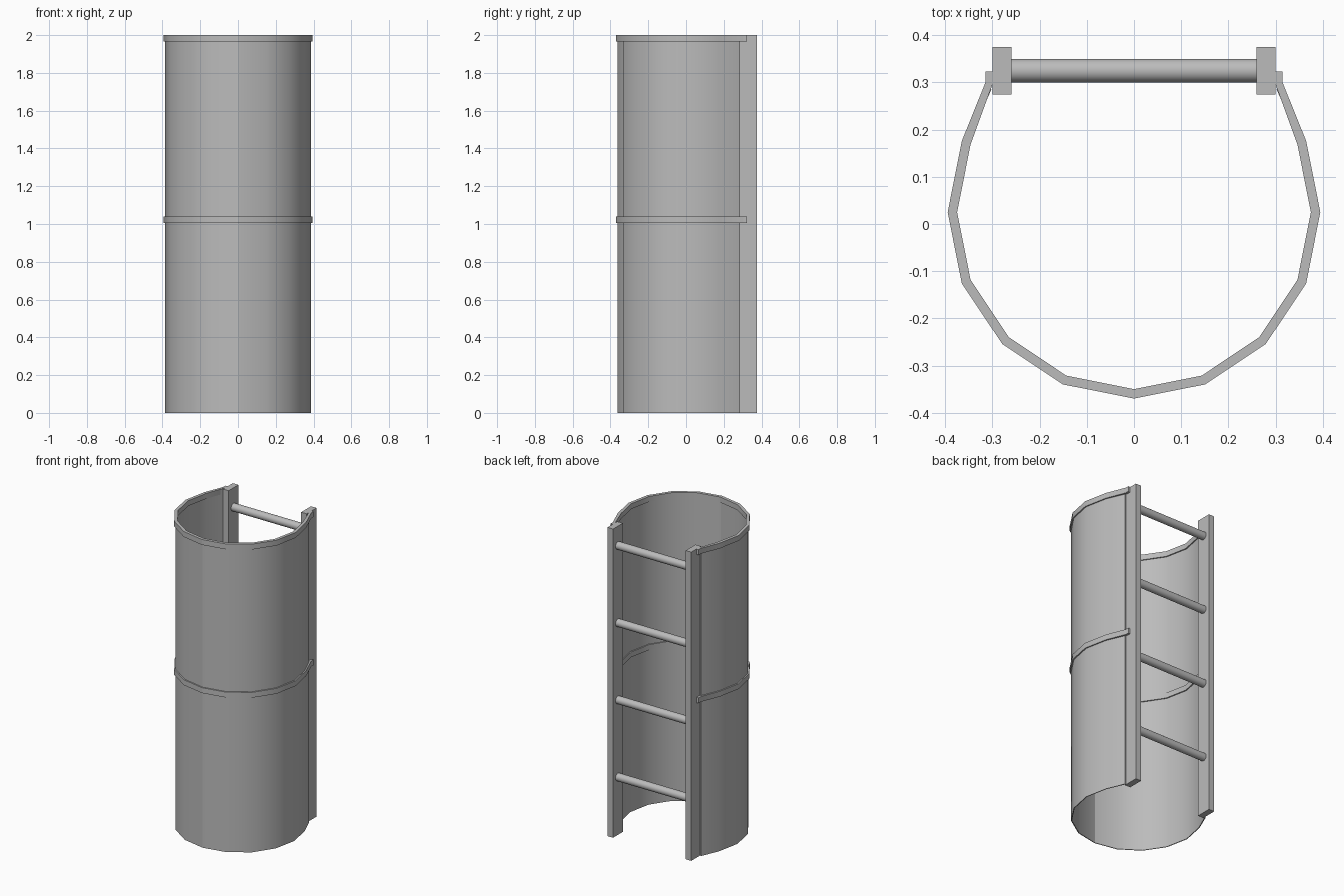
import bpy, bmesh, math
from mathutils import Matrix

if "Cube" in bpy.data.objects:
    bpy.data.objects.remove(bpy.data.objects["Cube"])

mat = bpy.data.materials.new("steel_grey")
mat.use_nodes = True
GREY = (0.5, 0.5, 0.5, 1)
mat.diffuse_color = GREY
mat.node_tree.nodes["Principled BSDF"].inputs["Base Color"].default_value = GREY

CENTRE_Y = 0.025
SIDES = 16


def make_object(name, bm, smooth=False):
    bmesh.ops.recalc_face_normals(bm, faces=bm.faces)
    mesh = bpy.data.meshes.new(name)
    bm.to_mesh(mesh)
    bm.free()
    mesh.materials.append(mat)
    obj = bpy.data.objects.new(name, mesh)
    bpy.context.collection.objects.link(obj)
    if smooth:
        bpy.ops.object.select_all(action="DESELECT")
        obj.select_set(True)
        bpy.context.view_layer.objects.active = obj
        bpy.ops.object.shade_smooth_by_angle(angle=math.radians(32))
    return obj


def half_arc(radius, side, tail):
    """Half outline from the front centre round to the ladder, then the tail."""
    pts = []
    for i in range(6):
        a = i * 2 * math.pi / SIDES
        pts.append((side * radius * math.sin(a), CENTRE_Y - radius * math.cos(a)))
    return pts + [(side * x, y) for x, y in tail]


def wall(name, inner, outer, z0, z1):
    """Closed strip between two matching outlines, raised from z0 to z1."""
    bm = bmesh.new()
    rings = []
    for (xi, yi), (xo, yo) in zip(inner, outer):
        rings.append([bm.verts.new(c) for c in
                      ((xi, yi, z0), (xo, yo, z0), (xo, yo, z1), (xi, yi, z1))])
    for a, b in zip(rings, rings[1:]):
        for k in range(4):
            n = (k + 1) % 4
            bm.faces.new((a[k], a[n], b[n], b[k]))
    bm.faces.new(rings[0])
    bm.faces.new(rings[-1][::-1])
    return make_object(name, bm, True)


def box(name, x, y, z, size):
    bm = bmesh.new()
    bmesh.ops.create_cube(bm, size=1, matrix=Matrix.Translation((x, y, z))
                          @ Matrix.Diagonal((*size, 1)))
    return make_object(name, bm)


for label, side in (("left", 1), ("right", -1)):
    # Curved guard panel
    wall(label + "_panel",
         half_arc(0.382, side, [(0.302, 0.286)]),
         half_arc(0.387, side, [(0.309, 0.286)]), 0, 1.995)
    # Hoops, bent flat against the ladder rail at the end
    for level, z in (("middle", 1.005), ("top", 1.965)):
        wall(f"{label}_{level}_hoop",
             half_arc(0.375, side, [(0.30, 0.296), (0.30, 0.323)]),
             half_arc(0.395, side, [(0.315, 0.30), (0.315, 0.323)]), z, z + 0.035)
    # Ladder rail
    box(label + "_rail", side * 0.28, 0.325, 1, (0.04, 0.10, 2))

# Ladder rungs
for i in range(4):
    bm = bmesh.new()
    place = Matrix.Translation((0, 0.325, 0.375 + 0.5 * i)) @ Matrix.Rotation(math.pi / 2, 4, "Y")
    bmesh.ops.create_cone(bm, cap_ends=True, segments=24, radius1=0.025,
                          radius2=0.025, depth=0.52, matrix=place)
    make_object(f"rung_{i + 1}", bm, True)
